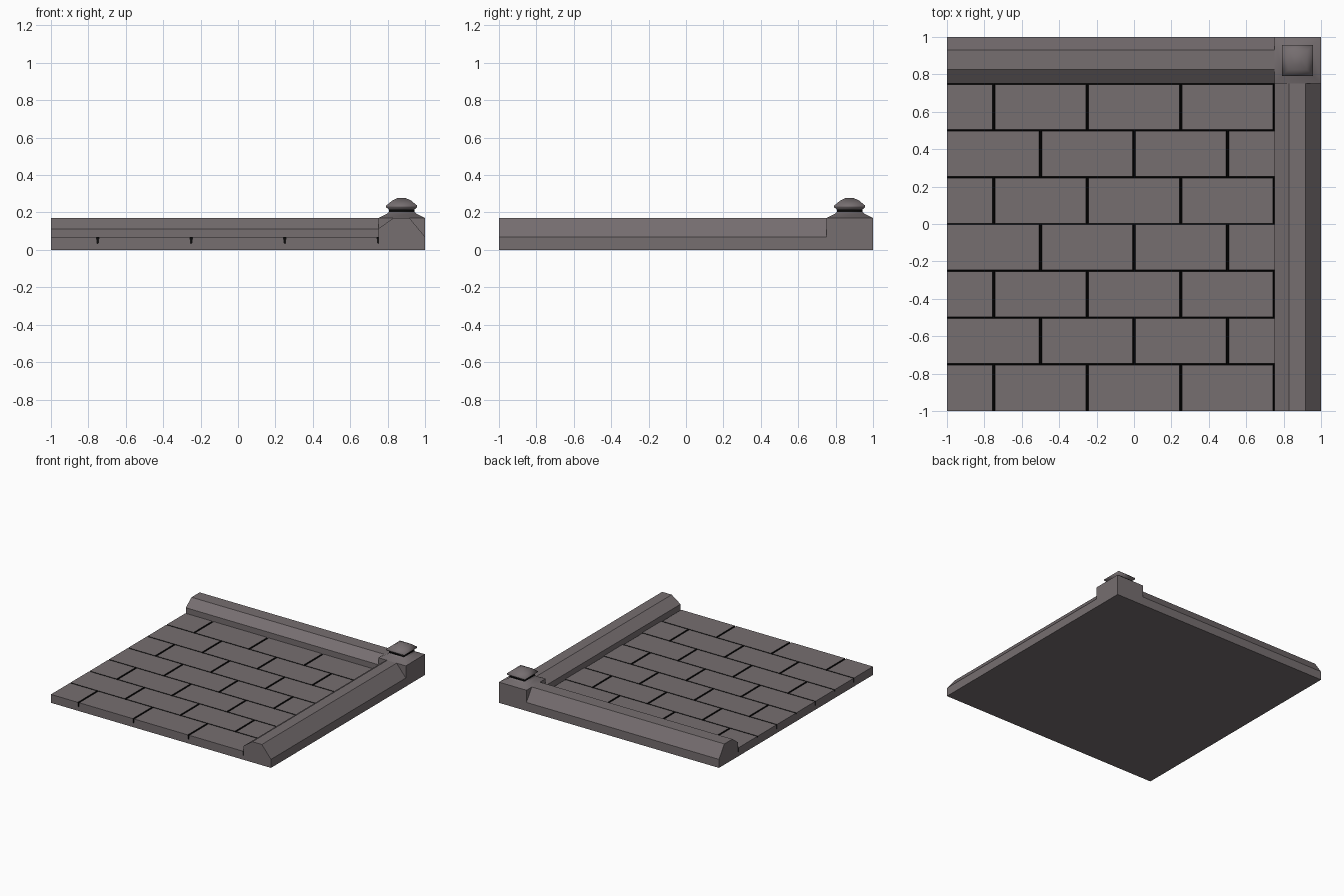
import bpy, bmesh

if "Cube" in bpy.data.objects:
    bpy.data.objects.remove(bpy.data.objects["Cube"])

def material(name, col):
    m = bpy.data.materials.new(name)
    m.diffuse_color = (*col, 1)
    m.use_nodes = True
    m.node_tree.nodes["Principled BSDF"].inputs["Base Color"].default_value = m.diffuse_color
    return m

STONE = material("grey stone", (0.18, 0.156, 0.162))
JOINT = material("black joint", (0.003, 0.003, 0.003))

def finish(name, bm, dark=lambda f: False, smooth=lambda f: False):
    """Make the object; dark faces get the joint colour."""
    bmesh.ops.recalc_face_normals(bm, faces=bm.faces)
    for f in bm.faces:
        f.material_index = 1 if dark(f) else 0
        f.smooth = smooth(f)
    me = bpy.data.meshes.new(name)
    bm.to_mesh(me)
    bm.free()
    me.materials.append(STONE)
    me.materials.append(JOINT)
    ob = bpy.data.objects.new(name, me)
    bpy.context.collection.objects.link(ob)
    return ob

def loft(bm, rings):
    """Skin a list of closed rings and cap both ends."""
    vs = [[bm.verts.new(p) for p in r] for r in rings]
    n = len(vs[0])
    for a, b in zip(vs, vs[1:]):
        for i in range(n):
            j = (i + 1) % n
            bm.faces.new((a[i], a[j], b[j], b[i]))
    bm.faces.new(vs[0])
    bm.faces.new(vs[-1])

def rect(x0, x1, y0, y1, z):
    return [(x0, y0, z), (x1, y0, z), (x1, y1, z), (x0, y1, z)]

# floor slab below the paving
bm = bmesh.new()
loft(bm, [rect(-1, 1, -1, 1, 0), rect(-1, 1, -1, 1, 0.035)])
finish("floor_slab", bm, dark=lambda f: f.normal.z > 0.5)

# paving in running bond, joints narrow towards the bottom
bm = bmesh.new()
for row in range(7):
    y0 = -1 + row * 0.25
    y1 = y0 + 0.25
    joints = [-1, -0.75, -0.25, 0.25, 0.75] if row % 2 == 0 else [-1, -0.5, 0, 0.5, 0.76]
    for x0, x1 in zip(joints, joints[1:]):
        def ring(gx, gy, z):
            return rect(x0 if x0 == -1 else x0 + gx, x1 - gx,
                        y0 if row == 0 else y0 + gy, y1 - gy, z)
        loft(bm, [ring(0.002, 0.001, 0.03), ring(0.007, 0.004, 0.069)])

def joint_wall(f):
    c = f.calc_center_median()
    return f.normal.z < 0.5 and c.x > -0.999 and c.y > -0.999

finish("paving_blocks", bm, dark=joint_wall)

# kerbs: (across, height) profile, inner edge first
def kerb(name, profile, place):
    bm = bmesh.new()
    loft(bm, [[place(a, t, z) for a, z in profile] for t in (-1, 0.76)])
    finish(name, bm)

kerb("right_kerb", [(0.75, 0), (0.75, 0.113), (0.83, 0.17), (0.917, 0.17), (1, 0.07), (1, 0)],
     lambda a, t, z: (a, t, z))
kerb("back_kerb", [(0.75, 0), (0.75, 0.113), (0.825, 0.17), (0.93, 0.17), (1, 0.07), (1, 0)],
     lambda a, t, z: (t, a, z))

# corner post with dark neck and rounded pyramid cap: (half width, height)
post = [(0.125, 0), (0.125, 0.17), (0.08, 0.193), (0.068, 0.203), (0.068, 0.216),
        (0.083, 0.228), (0.083, 0.237), (0.05, 0.264), (0.02, 0.278)]
bm = bmesh.new()
c = 0.875
loft(bm, [rect(c - h, c + h, c - h, c + h, z) for h, z in post])

finish("corner_post", bm,
       dark=lambda f: 0.204 < f.calc_center_median().z < 0.215,
       smooth=lambda f: f.calc_center_median().z > 0.171)
